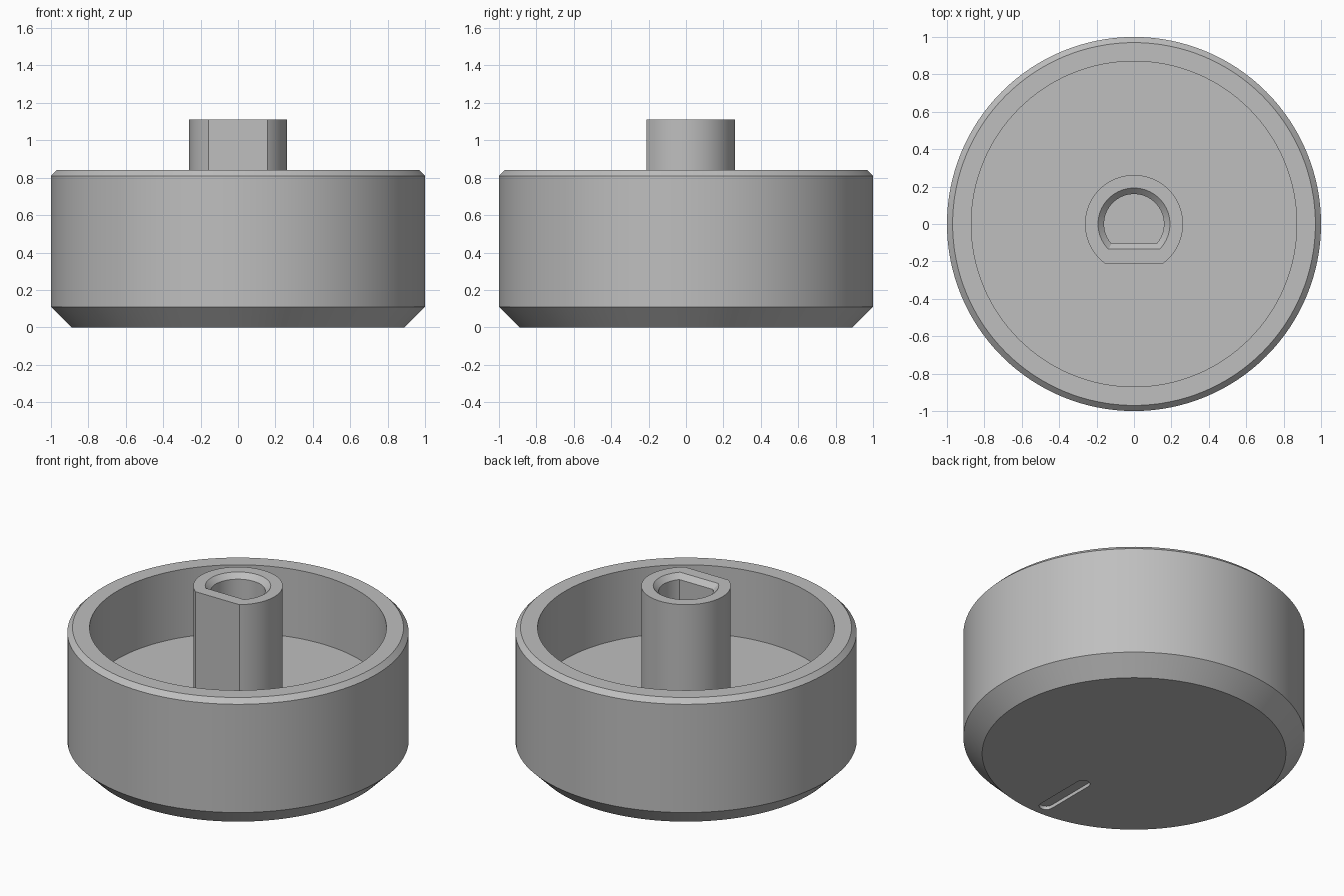
import bpy, bmesh, math

if "Cube" in bpy.data.objects:
    bpy.data.objects.remove(bpy.data.objects["Cube"])

SEG = 128
FLOOR_Z, BOSS_TOP, HOLE_Z = 0.40, 1.11, 0.45

grey = bpy.data.materials.new("plain grey")
grey.diffuse_color = (0.52, 0.52, 0.52, 1)
grey.use_nodes = True
grey.node_tree.nodes["Principled BSDF"].inputs["Base Color"].default_value = grey.diffuse_color


def ring_points(r, z, flat=None):
    """Circle, or a D shape whose flat side lies at y = -flat."""
    if flat is None:
        return [(r * math.cos(2 * math.pi * i / SEG),
                 r * math.sin(2 * math.pi * i / SEG), z) for i in range(SEG)]
    start = -math.asin(flat / r)
    sweep = math.pi - 2 * start
    return [(r * math.cos(start + sweep * i / (SEG - 1)),
             r * math.sin(start + sweep * i / (SEG - 1)), z) for i in range(SEG)]


def capsule_points(y0, y1, r, z, n=12):
    """Rounded slot outline running along y."""
    pts = []
    for cy, a0 in ((y1, 0), (y0, math.pi)):
        pts += [(r * math.cos(a0 + math.pi * i / n),
                 cy + r * math.sin(a0 + math.pi * i / n), z) for i in range(n + 1)]
    return pts


def loft(name, rings):
    """Closed solid skinned through matching rings, capped at both ends."""
    bm = bmesh.new()
    loops = [[bm.verts.new(p) for p in ring] for ring in rings]
    n = len(loops[0])
    for a, b in zip(loops, loops[1:]):
        for i in range(n):
            j = (i + 1) % n
            bm.faces.new((a[i], a[j], b[j], b[i]))
    bm.faces.new(loops[0][::-1])
    bm.faces.new(loops[-1])
    bmesh.ops.recalc_face_normals(bm, faces=bm.faces)
    mesh = bpy.data.meshes.new(name)
    bm.to_mesh(mesh)
    bm.free()
    obj = bpy.data.objects.new(name, mesh)
    obj.data.materials.append(grey)
    bpy.context.collection.objects.link(obj)
    return obj


def activate(obj):
    bpy.ops.object.select_all(action='DESELECT')
    obj.select_set(True)
    bpy.context.view_layer.objects.active = obj


# Cup body: chamfered base, straight wall, chamfered rim, recessed floor
body = loft("knob_body", [ring_points(r, z) for r, z in (
    (0.89, 0), (1.0, 0.11), (1.0, 0.81), (0.97, 0.84), (0.87, 0.84), (0.87, FLOOR_Z))])

# Shaft boss: D-shaped post with a chamfered D-shaped socket
boss = loft("shaft_boss", [ring_points(r, z, f) for r, z, f in (
    (0.262, FLOOR_Z - 0.01, 0.21), (0.262, BOSS_TOP, 0.21),
    (0.192, BOSS_TOP, 0.135), (0.16, BOSS_TOP - 0.032, 0.105),
    (0.16, HOLE_Z, 0.105))])

# Pointer groove cut into the outer face of the base
cutter = loft("groove_cutter", [capsule_points(-0.80, -0.465, 0.042, z)
                                for z in (-0.05, 0.022)])
cutter.hide_render = True
activate(body)
cut = body.modifiers.new("pointer_groove", 'BOOLEAN')
cut.operation = 'DIFFERENCE'
cut.solver = 'EXACT'
cut.object = cutter
bpy.ops.object.modifier_apply(modifier=cut.name)
bpy.data.objects.remove(cutter)

# Smooth the curved walls, keep the edges crisp
for obj in (body, boss):
    activate(obj)
    bpy.ops.object.shade_smooth_by_angle(angle=math.radians(30))
